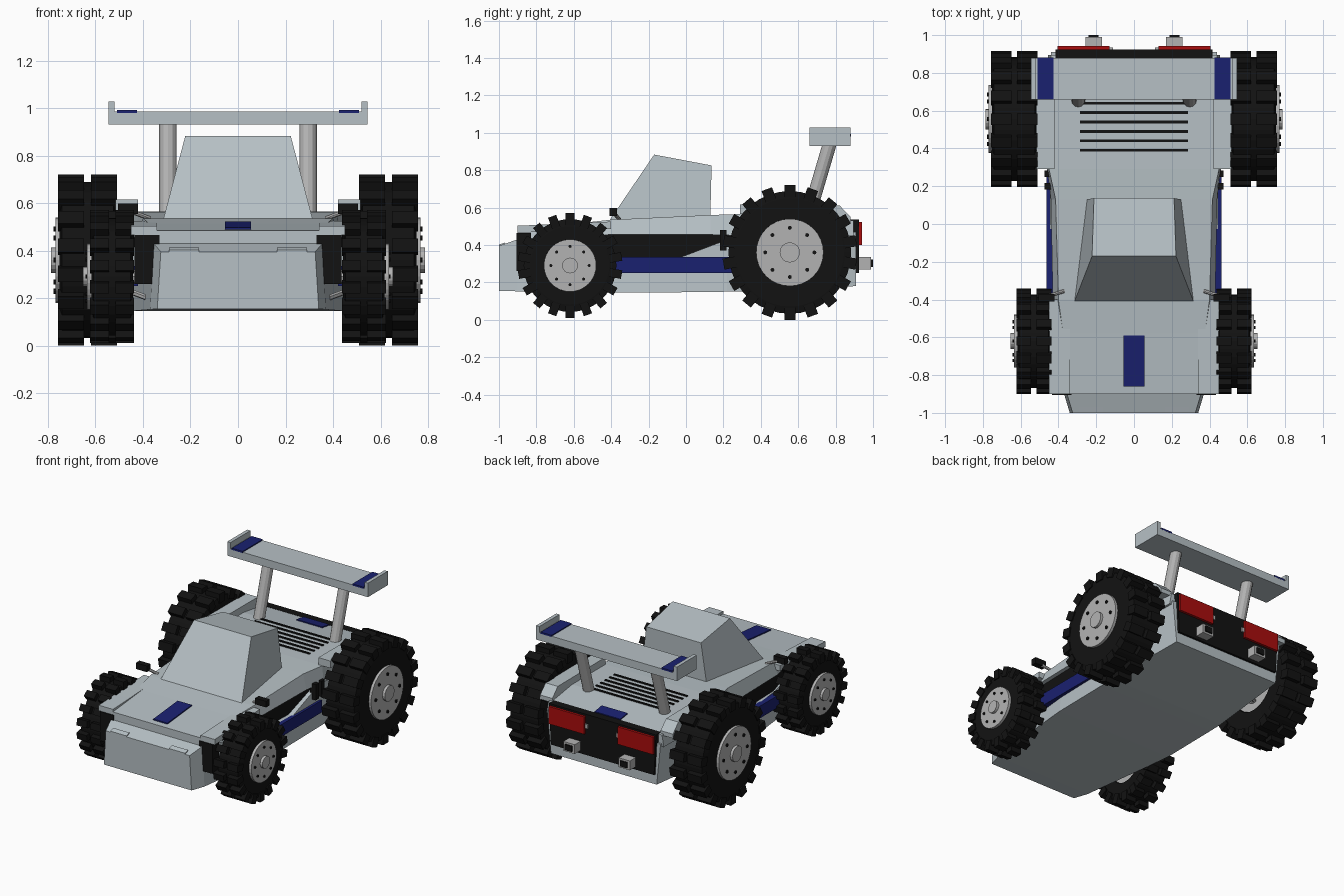
import bpy, bmesh
from math import pi, cos, sin
from mathutils import Matrix, Vector

if "Cube" in bpy.data.objects:
    bpy.data.objects.remove(bpy.data.objects["Cube"])


def mat(name, rgb):
    m = bpy.data.materials.new(name)
    m.diffuse_color = (*rgb, 1)
    m.use_nodes = True
    m.node_tree.nodes["Principled BSDF"].inputs["Base Color"].default_value = m.diffuse_color
    return m


BODY = mat("body_silver", (0.47, 0.53, 0.56))
BLACK = mat("black", (0.006, 0.006, 0.006))
BLUE = mat("blue", (0.01, 0.015, 0.16))
RED = mat("red", (0.4, 0.004, 0.004))
METAL = mat("metal", (0.45, 0.45, 0.45))


def finish(name, bm, m):
    bmesh.ops.recalc_face_normals(bm, faces=bm.faces)
    me = bpy.data.meshes.new(name)
    bm.to_mesh(me)
    bm.free()
    me.materials.append(m)
    ob = bpy.data.objects.new(name, me)
    bpy.context.collection.objects.link(ob)
    return ob


def loft(name, rings, m):
    """Skin a list of equal-length closed rings, capped at both ends."""
    bm = bmesh.new()
    vs = [[bm.verts.new(p) for p in r] for r in rings]
    n = len(rings[0])
    for a, b in zip(vs, vs[1:]):
        for i in range(n):
            j = (i + 1) % n
            bm.faces.new((a[i], a[j], b[j], b[i]))
    bm.faces.new(vs[0])
    bm.faces.new(vs[-1])
    return finish(name, bm, m)


def hull(name, stations, m):
    """Stations: y, bottom z, top z, bottom half width, top half width."""
    return loft(name, [[(-wb, y, zb), (wb, y, zb), (wt, y, zt), (-wt, y, zt)]
                       for y, zb, zt, wb, wt in stations], m)


def prism(name, x0, x1, yz, m):
    return loft(name, [[(x, y, z) for y, z in yz] for x in (x0, x1)], m)


def box(name, x0, x1, y0, y1, z0, z1, m):
    return prism(name, x0, x1, [(y0, z0), (y1, z0), (y1, z1), (y0, z1)], m)


def rod(name, a, b, r, m, n=12):
    a, b = Vector(a), Vector(b)
    bm = bmesh.new()
    rot = (b - a).to_track_quat('Z', 'Y').to_matrix().to_4x4()
    bmesh.ops.create_cone(bm, cap_ends=True, segments=n, radius1=r, radius2=r,
                          depth=(b - a).length,
                          matrix=Matrix.Translation((a + b) / 2) @ rot)
    return finish(name, bm, m)


def wheel(tag, s, y, z, R, x0, x1, rim, lugs=18):
    # tyre: lathed carcass plus two rows of tread blocks
    bm = bmesh.new()
    prof = [(x0 + .012, rim), (x0 + .006, R - .07), (x0 + .015, R - .032), (x1 - .015, R - .032),
            (x1 - .006, R - .07), (x1 - .006, rim), (x1 - .03, rim - .01), (x0 + .03, rim - .01)]
    n = 36
    rings = [[bm.verts.new((s * px, y + r * cos(2 * pi * k / n), z + r * sin(2 * pi * k / n)))
              for px, r in prof] for k in range(n)]
    for k in range(n):
        a, b = rings[k], rings[(k + 1) % n]
        for i in range(len(prof)):
            j = (i + 1) % len(prof)
            bm.faces.new((a[i], a[j], b[j], b[i]))
    w = (x1 - x0) / 2 - .014
    for k in range(lugs):
        rot = Matrix.Translation((0, y, z)) @ Matrix.Rotation(2 * pi * k / lugs, 4, 'X')
        for cx in (x0 + w / 2, x1 - w / 2):
            bmesh.ops.create_cube(bm, size=1, matrix=rot @ Matrix.Translation((s * cx, 0, R - .033))
                                  @ Matrix.Diagonal((w, R * .165, .066, 1)))
    finish(tag + "_tyre", bm, BLACK)
    # rim, centre cap and wheel bolts
    rod(tag + "_rim", (s * (x0 + .02), y, z), (s * (x1 + .012), y, z), rim, METAL, 32)
    rod(tag + "_cap", (s * x1, y, z), (s * (x1 + .03), y, z), rim * .3, METAL, 16)
    for k in range(8):
        a = 2 * pi * k / 8
        by, bz = y + rim * .73 * cos(a), z + rim * .73 * sin(a)
        rod(tag + "_bolt", (s * x1, by, bz), (s * (x1 + .02), by, bz), rim * .06, BLACK, 8)
    rod(tag + "_axle", (s * .3, y, z), (s * (x0 + .03), y, z), .03, METAL, 8)


# lower hull, dark core and upper bodywork
hull("lower_hull", [(-1, .155, .395, .34, .325), (-.9, .152, .43, .37, .355),
                    (-.4, .147, .335, .43, .41), (-.2, .145, .335, .45, .43),
                    (.22, .15, .335, .45, .44), (.32, .152, .46, .45, .455),
                    (.91, .18, .47, .41, .44)], BODY)
hull("dark_core", [(-.85, .26, .46, .33, .33), (-.4, .26, .47, .40, .40),
                   (.3, .26, .47, .42, .42)], BLACK)
hull("upper_body", [(-.9, .43, .485, .355, .345), (-.58, .45, .515, .39, .375),
                    (-.4, .455, .535, .43, .40), (.13, .455, .56, .44, .415),
                    (.29, .45, .565, .46, .45), (.66, .45, .565, .46, .45),
                    (.895, .45, .53, .455, .44)], BODY)

# cockpit canopy
loft("canopy", [
    [(-.315, -.41, .53), (.315, -.41, .53), (.25, .13, .55), (-.25, .13, .55)],
    [(-.222, -.17, .883), (.222, -.17, .883), (.212, .137, .825), (-.212, .137, .825)]], BODY)

# bonnet and rear deck stripes
prism("bonnet_stripe", -.055, .055,
      [(-.86, .48), (-.59, .505), (-.59, .522), (-.86, .497)], BLUE)
prism("rear_stripe", -.1, .1, [(.79, .53), (.87, .52), (.87, .541), (.79, .553)], BLUE)

# engine louvres
for k in range(6):
    y = .39 + .05 * k
    box("engine_louvre", -.285, .285, y - .007, y + .007, .55, .572, BLACK)

# rear panel
loft("rear_panel", [[(-.40, y, .25), (.40, y, .25), (.415, y, .535), (-.415, y, .535)]
                    for y in (.87, .925)], BLACK)

# rear wing
box("wing_plank", -.53, .53, .66, .88, .93, .985, BODY)

for s, side in ((-1, "left"), (1, "right")):
    # wing end plates, stripes and struts
    box(side + "_wing_end_plate", s * .52, s * .545, .66, .88, .93, 1.028, BODY)
    box(side + "_wing_stripe", s * .425, s * .51, .659, .881, .98, .992, BLUE)
    rod(side + "_wing_strut", (s * .295, .65, .54), (s * .295, .768, .94), .037, METAL, 12)
    # tail lights and exhausts
    box(side + "_tail_light", s * .13, s * .405, .91, .942, .40, .522, RED)
    box(side + "_tail_light_tab", s * .11, s * .13, .91, .935, .44, .47, METAL)
    box(side + "_exhaust", s * .17, s * .258, .9, .99, .27, .335, METAL)
    box(side + "_exhaust_tip", s * .187, s * .241, .98, 1.0, .283, .322, BLACK)
    # headlight strips
    prism(side + "_headlight", s * .165, s * .29,
          [(-1, .385), (-.968, .39), (-.968, .413), (-1, .402)], BODY)
    # fenders
    prism(side + "_front_fender", s * .34, s * .45,
          [(-.9, .465), (-.4, .485), (-.4, .525), (-.72, .51), (-.9, .503)], BODY)
    prism(side + "_rear_fender", s * .42, s * .515,
          [(.29, .565), (.88, .52), (.88, .55), (.82, .612), (.29, .615)], BODY)
    # front wheel well block
    box(side + "_wheel_well", s * .33, s * .435, -.905, -.83, .26, .465, BLACK)
    # side skirt, intake ramp and vents
    prism(side + "_side_skirt", s * .42, s * .462,
          [(-.42, .25), (.27, .25), (.27, .335), (-.42, .335)], BLUE)
    prism(side + "_intake_ramp", s * .40, s * .445,
          [(-.04, .33), (.25, .33), (.25, .44)], BODY)
    for y in (.2, .265):
        box(side + "_side_vent", s * .43, s * .475, y - .017, y + .017, .37, .48, BLACK)
    # mirrors
    box(side + "_mirror", s * .42, s * .505, -.41, -.37, .555, .598, BLACK)
    rod(side + "_mirror_stalk", (s * .37, -.355, .535), (s * .45, -.38, .565), .01, METAL, 8)
    # suspension arms
    for y, z, x in ((-.62, .2, .46), (.555, .22, .54)):
        for d in (-.09, .09):
            rod(side + "_suspension_arm", (s * .38, y + d, z), (s * x, y, z + .03), .012, METAL, 6)
    # wheels
    wheel(side + "_front", s, -.62, .29, .28, .437, .623, .14)
    wheel(side + "_rear", s, .555, .36, .36, .51, .757, .18)
